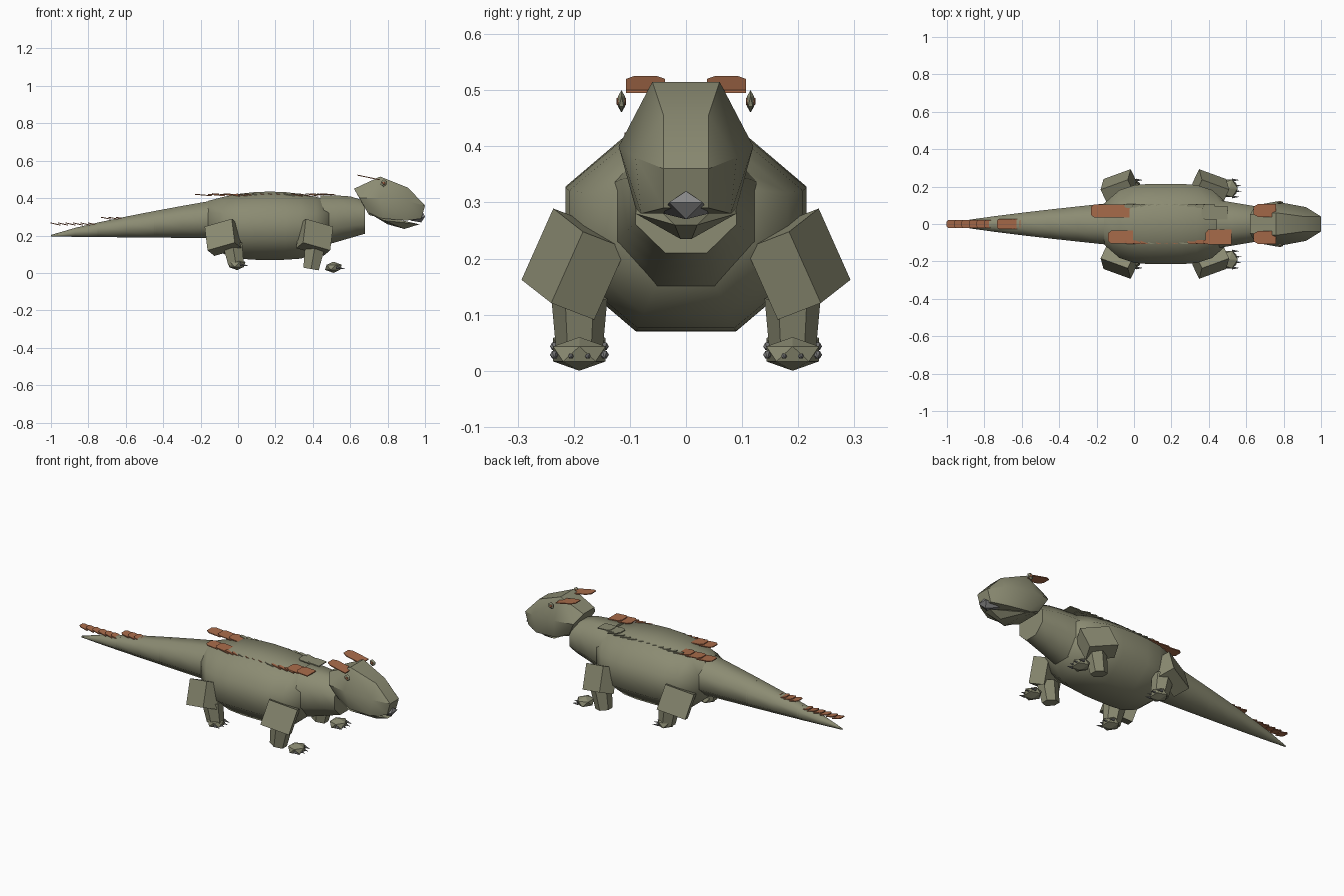
import bpy, bmesh
from math import cos, sin, pi, radians
from mathutils import Euler, Matrix, Vector

cube = bpy.data.objects.get("Cube")
if cube:
    bpy.data.objects.remove(cube, do_unlink=True)


def material(name, red, green, blue):
    mat = bpy.data.materials.new(name)
    mat.use_nodes = True
    mat.diffuse_color = (red, green, blue, 1)
    shader = mat.node_tree.nodes["Principled BSDF"]
    shader.inputs["Base Color"].default_value = (red, green, blue, 1)
    shader.inputs["Roughness"].default_value = 0.9
    return mat


OLIVE = material("olive skin", 0.26, 0.26, 0.17)
RUST = material("rust plate", 0.4, 0.15, 0.07)
GREY = material("grey horn", 0.24, 0.24, 0.24)


def finish(name, bm, mat, angle):
    bmesh.ops.recalc_face_normals(bm, faces=bm.faces)
    mesh = bpy.data.meshes.new(name)
    bm.to_mesh(mesh)
    bm.free()
    mesh.materials.append(mat)
    part = bpy.data.objects.new(name, mesh)
    bpy.context.collection.objects.link(part)
    bpy.ops.object.select_all(action="DESELECT")
    part.select_set(True)
    bpy.context.view_layer.objects.active = part
    bpy.ops.object.shade_smooth_by_angle(angle=radians(angle))


def loft(name, start, end, steps, section, sides=8):
    """Run a many-sided section along x; section(x) gives top, bottom, half width."""
    bm = bmesh.new()
    rings = []
    for step in range(steps + 1):
        x = start + (end - start) * step / steps
        top, bottom, half_width = section(x)
        middle, half_height = (top + bottom) / 2, (top - bottom) / 2
        corner = 1 / cos(pi / sides)
        ring = []
        for k in range(sides):
            turn = (k + 0.5) * 2 * pi / sides
            ring.append(bm.verts.new((x, half_width * corner * cos(turn),
                                      middle + half_height * corner * sin(turn))))
        rings.append(ring)
    for ring, following in zip(rings, rings[1:]):
        for k in range(sides):
            bm.faces.new((ring[k - 1], ring[k], following[k], following[k - 1]))
    bm.faces.new(rings[0])
    bm.faces.new(rings[-1])
    finish(name, bm, OLIVE, 50)


def mirrored_hull(name, points, mat=OLIVE, angle=20):
    """Faceted solid spanning the points and their reflections."""
    bm = bmesh.new()
    for x, y, z in points:
        for side in (-1, 1):
            bm.verts.new((x, y * side, z))
    bmesh.ops.convex_hull(bm, input=bm.verts)
    finish(name, bm, mat, angle)


def solid(name, shape, place, size, side, tilt=(0, 0, 0), mat=OLIVE):
    """Scaled primitive, tilted in degrees and reflected onto one side."""
    bm = bmesh.new()
    if shape == "block":
        bmesh.ops.create_cube(bm, size=1)
    elif shape == "bead":
        bmesh.ops.create_icosphere(bm, subdivisions=1, radius=0.5)
    else:
        base, tip = (0.5, 0.4) if shape == "post" else (0.5, 0)
        bmesh.ops.create_cone(bm, cap_ends=True, segments=6,
                              radius1=base, radius2=tip, depth=1)
    turn = Euler([radians(a) for a in tilt]).to_matrix().to_4x4()
    reflect = Matrix.Diagonal((1, side, 1, 1))
    stretch = Matrix.Diagonal((*size, 1))
    bm.transform(reflect @ Matrix.Translation(place) @ turn @ stretch)
    finish(name, bm, mat, 20)


def plate(name, front, centre, height, length, width, rise, mat=RUST):
    """Thin scute that narrows and lifts towards the back."""
    bm = bmesh.new()
    thickness = Vector((0, 0, 0.005))
    for along, spread in ((0, 1), (0.8, 1), (1, 0.6)):
        for side in (-1, 1):
            corner = Vector((front - length * along, centre + side * spread * width / 2,
                             height + rise * along))
            bm.verts.new(corner)
            bm.verts.new(corner + thickness)
    bmesh.ops.convex_hull(bm, input=bm.verts)
    finish(name, bm, mat, 20)


# Trunk, neck and three tail segments
def trunk_section(x):
    u = (x - 0.17) / 0.33
    return 0.435 - 0.05 * u ** 2, 0.07 + 0.1 * u ** 4, 0.215 - 0.105 * u ** 4


def neck_section(x):
    u = (x - 0.44) / 0.24
    return 0.415 - 0.03 * u ** 4, 0.14 + 0.07 * u, 0.13 - 0.04 * u


def tail_section(x):
    taper = max(x + 1, 0.005) ** 0.8
    return 0.2 + 0.21 * taper, 0.195 - 0.01 * taper, 0.125 * taper


loft("trunk", -0.16, 0.5, 8, trunk_section)
loft("neck", 0.44, 0.68, 3, neck_section)
loft("tail_base", -0.45, -0.15, 2, tail_section)
loft("tail_middle", -0.75, -0.44, 2, tail_section)
loft("tail_tip", -1, -0.74, 2, tail_section)

# Head, lower jaw and beak
mirrored_hull("head", [(0.62, 0.05, 0.45), (0.65, 0.1, 0.4), (0.7, 0.07, 0.31),
                       (0.76, 0.06, 0.515), (0.76, 0.12, 0.4), (0.78, 0.09, 0.29),
                       (0.91, 0.04, 0.455), (0.92, 0.09, 0.38), (0.9, 0.08, 0.28),
                       (1, 0.04, 0.36), (0.98, 0.04, 0.29)], angle=40)
mirrored_hull("lower_jaw", [(0.7, 0.08, 0.32), (0.78, 0.09, 0.28), (0.8, 0.04, 0.26),
                            (0.89, 0.01, 0.235), (0.97, 0.02, 0.26)])
mirrored_hull("beak", [(0.92, 0.04, 0.28), (0.99, 0, 0.32), (1, 0.03, 0.3),
                       (0.98, 0, 0.27)], GREY)

# Both sides of the body, near then far
for side, label in ((-1, "near"), (1, "far")):
    # Legs: tilted block thigh, tapered shin, faceted foot and four claws
    for pair, thigh_x, shin, foot, lean in (
            ("front", 0.41, (0.4, 0.19, 0.075), (0.51, 0.19, 0.03), 1),
            ("hind", -0.08, (-0.02, 0.19, 0.1), (-0.005, 0.19, 0.045), -1)):
        solid(f"{pair}_upper_leg_{label}", "block", (thigh_x, 0.2, 0.19),
              (0.16, 0.09, 0.14), side, (20, 15 * lean, -20 * lean))
        solid(f"{pair}_lower_leg_{label}", "post", shin, (0.12, 0.1, 0.11), side,
              (180, 10 * lean, 0))
        solid(f"{pair}_foot_{label}", "bead", foot, (0.1, 0.11, 0.06), side)
        for toe in range(4):
            offset = toe - 1.5
            place = Vector(foot) + Vector((0.05 - 0.01 * abs(offset), 0.03 * offset, -0.005))
            solid(f"{pair}_claw_{toe + 1}_{label}", "spike", place,
                  (0.015, 0.015, 0.04), side, (0, 100, 0), GREY)

    # Eyes and brow plates
    eye = (0.78, 0.115, 0.48)
    solid(f"eye_{label}", "bead", eye, (0.04, 0.015, 0.04), side)
    solid(f"pupil_{label}", "bead", eye, (0.025, 0.02, 0.025), side, mat=RUST)
    plate(f"brow_plate_{label}", 0.76, side * 0.072, 0.495, 0.12, 0.07, 0.025)

    # Narrow serrated row along the back
    for i in range(11):
        mat = RUST if side < 0 and i % 4 < 3 else OLIVE
        plate(f"back_scute_{i + 1}_{label}", 0.01 + i * 0.042, side * 0.096,
              0.408, 0.06, 0.02, 0.012, mat)


# Rows of wider overlapping scutes
def scute_row(name, count, front, centre, height, spacing, width, rise, mat=RUST):
    for i in range(count):
        plate(f"{name}_{i + 1}", front - i * spacing, centre, height,
              spacing * 1.3, width, rise, mat)


scute_row("rear_scute_far", 3, 0, 0.07, 0.41, 0.07, 0.07, 0.008)
scute_row("rear_scute_near", 2, 0, -0.07, 0.415, 0.06, 0.07, 0.006)
scute_row("front_scute_near", 2, 0.52, -0.07, 0.415, 0.06, 0.08, 0.006)
scute_row("front_scute_far", 2, 0.5, 0.06, 0.415, 0.06, 0.07, 0.004, OLIVE)
scute_row("tail_tip_scute", 6, -0.75, 0, 0.253, 0.04, 0.045, 0.012)
scute_row("tail_middle_scute", 4, -0.56, 0, 0.285, 0.04, 0.055, 0.01)
